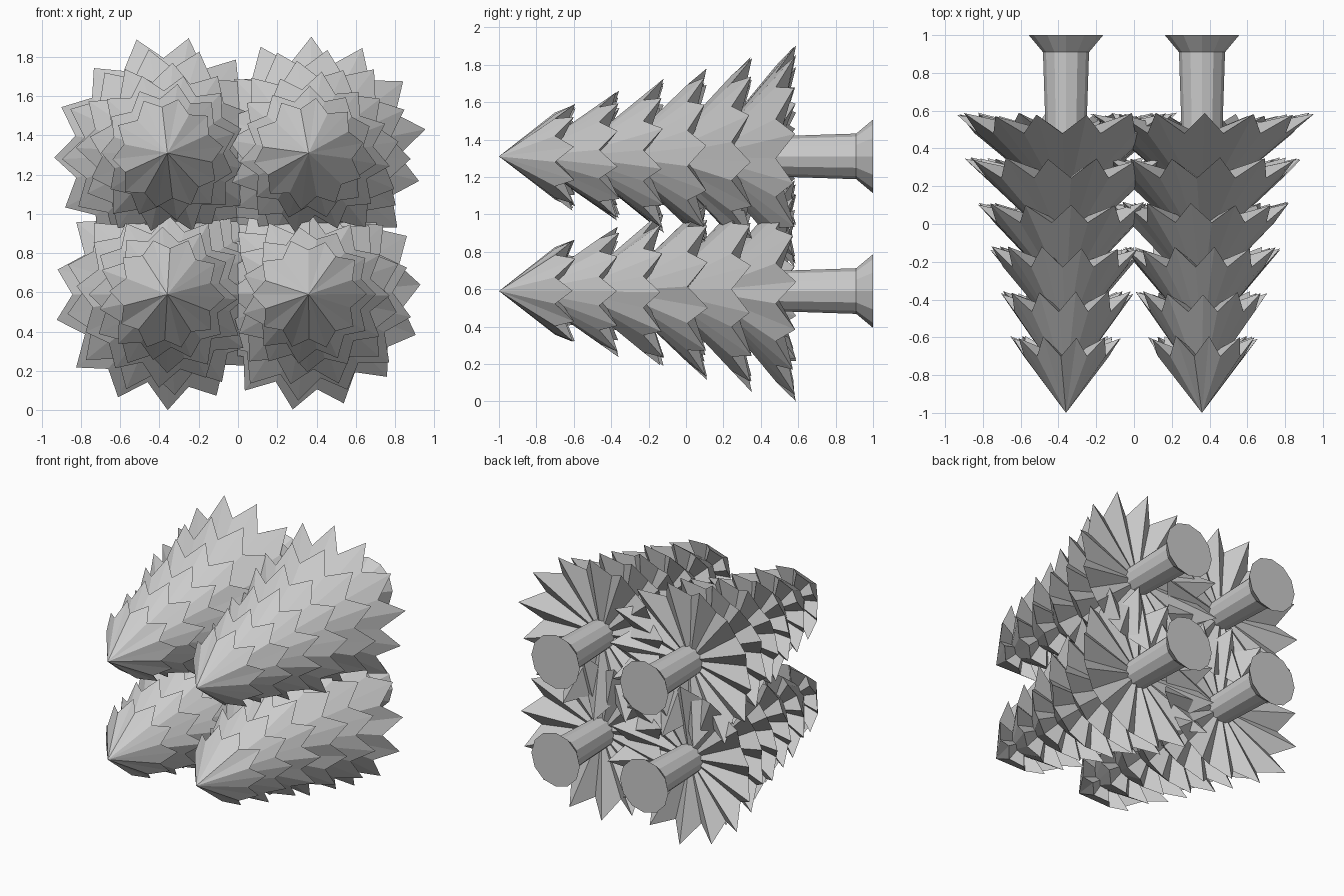
import bpy, bmesh, math, random
from math import cos, sin, pi, radians

cube = bpy.data.objects.get("Cube")
if cube:
    bpy.data.objects.remove(cube, do_unlink=True)

random.seed(4)
LAYERS = 6

grey = bpy.data.materials.new("plain grey")
grey.use_nodes = True
colour = (0.6, 0.6, 0.6, 1)
grey.diffuse_color = colour
grey.node_tree.nodes["Principled BSDF"].inputs["Base Color"].default_value = colour


def finish(bm, name, location):
    bmesh.ops.recalc_face_normals(bm, faces=bm.faces)
    mesh = bpy.data.meshes.new(name)
    bm.to_mesh(mesh)
    bm.free()
    mesh.materials.append(grey)
    obj = bpy.data.objects.new(name, mesh)
    obj.location = location
    bpy.context.collection.objects.link(obj)


def ring_point(bm, radius, angle, y):
    return bm.verts.new((radius * cos(angle), y, radius * sin(angle)))


# One tier of branches: a pointed cone with a jagged, folded skirt
def branch_tier(name, location, tier, turn):
    teeth = round(10 + 0.8 * tier)
    radius = 0.29 + 0.061 * tier
    rim = -0.6 + 0.236 * tier
    height = 0.5 if tier else 0.4
    bm = bmesh.new()
    apex = bm.verts.new((0, rim - height, 0))
    under = bm.verts.new((0, rim - 0.11, 0))
    ring = []
    for i in range(teeth):
        angle = turn + 2 * pi * i / teeth
        ring.append(ring_point(bm, radius * random.uniform(0.96, 1.02), angle,
                               rim + random.uniform(-0.01, 0.01)))
        ring.append(ring_point(bm, radius * random.uniform(0.77, 0.82),
                               angle + pi / teeth, rim - 0.1))
    for a, b in zip(ring, ring[1:] + ring[:1]):
        bm.faces.new((apex, a, b))
        bm.faces.new((under, b, a))
    finish(bm, name, location)


# Trunk with a flared foot
def trunk(name, location, sides=12):
    profile = [(0.4, 0.105), (0.91, 0.122), (1.0, 0.197)]
    bm = bmesh.new()
    rings = [[ring_point(bm, r, 2 * pi * i / sides, y) for i in range(sides)]
             for y, r in profile]
    for low, high in zip(rings, rings[1:]):
        for i in range(sides):
            j = (i + 1) % sides
            bm.faces.new((low[i], low[j], high[j], high[i]))
    bm.faces.new(rings[0])
    bm.faces.new(rings[-1])
    finish(bm, name, location)


# Four trees lying on their sides in a two by two stack
trees = {
    "upper_right": (-0.36, 1.31, 2.3),
    "upper_left": (0.36, 1.31, 11.5),
    "lower_right": (-0.36, 0.59, 13),
    "lower_left": (0.36, 0.59, 5),
}
for place, (x, z, turn) in trees.items():
    spot = (x, 0, z)
    trunk(place + "_trunk", spot)
    for tier in range(LAYERS):
        last = tier == LAYERS - 1
        angle = radians(turn) if last else random.uniform(0, pi)
        branch_tier(f"{place}_branches_{tier + 1}", spot, tier, angle)
